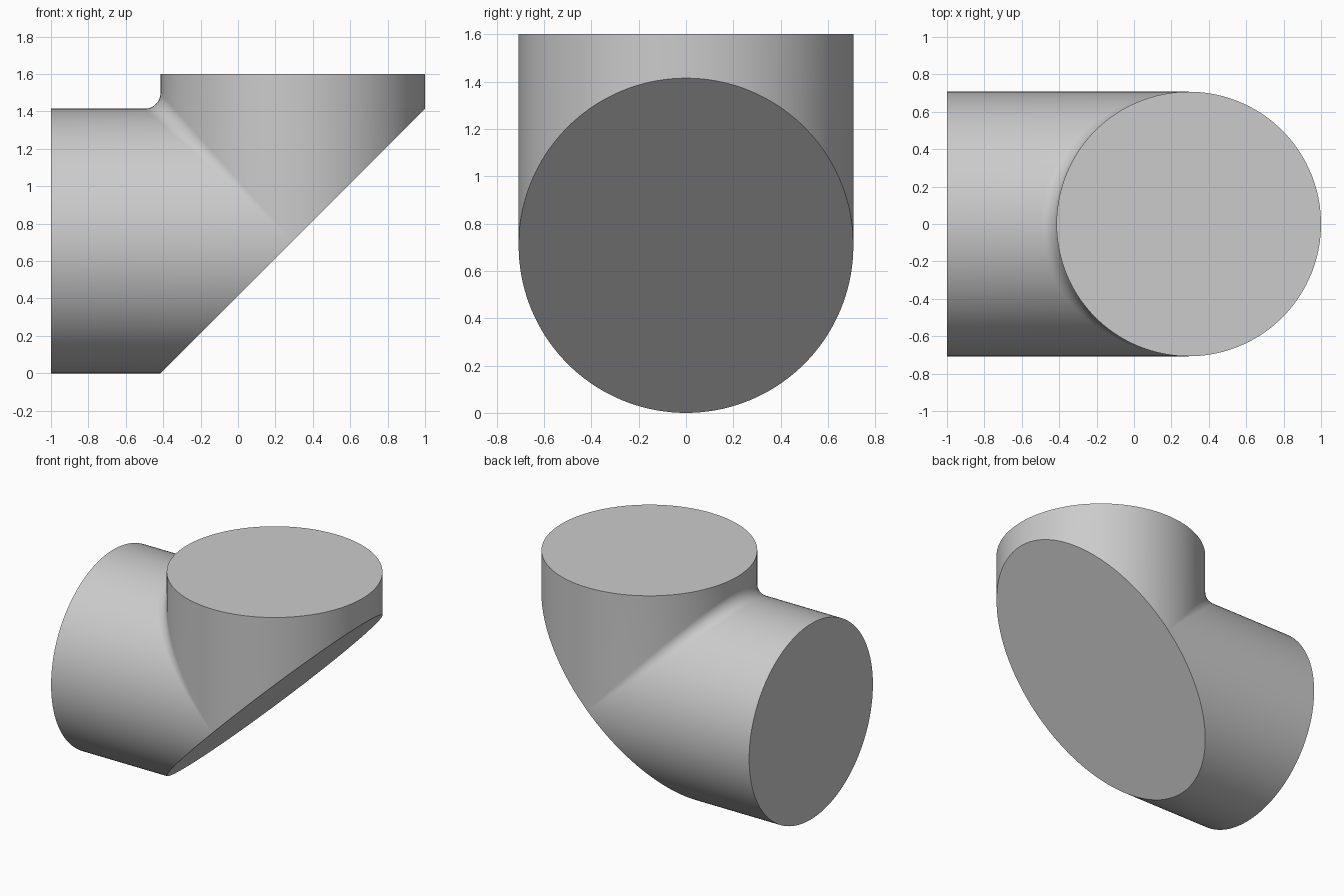
import bpy, bmesh
from math import cos, sin, pi
from mathutils import Vector

cube = bpy.data.objects.get("Cube")
if cube:
    bpy.data.objects.remove(cube, do_unlink=True)

R = 0.5 ** 0.5            # pipe radius
AXIS_X, AXIS_Z = 1 - R, R  # where the two pipe axes meet
LEFT, TOP = -1.0, 1.6
FILLET = 0.085
SEGMENTS, ARC_STEPS = 144, 12

mat = bpy.data.materials.new("plain grey")
mat.use_nodes = True
grey = (0.6, 0.6, 0.6, 1)
mat.diffuse_color = grey
mat.node_tree.nodes["Principled BSDF"].inputs["Base Color"].default_value = grey

bm = bmesh.new()


def skin(rows):
    """Join neighbouring rows of points with quads."""
    grid = [[bm.verts.new(p) for p in row] for row in rows]
    for a, b in zip(grid, grid[1:]):
        for i in range(len(a) - 1):
            bm.faces.new((a[i], a[i + 1], b[i + 1], b[i]))


def inner_row(t):
    """Left end, rolling-ball fillet, then up to the top end."""
    c, s = cos(t), sin(t)
    ball = Vector((AXIS_X - (R + FILLET) * c, (R + FILLET) * s, AXIS_Z + (R + FILLET) * c))
    n1, n2 = Vector((0, -s, -c)), Vector((c, -s, 0))
    arc = [ball + FILLET * n1.lerp(n2, i / ARC_STEPS).normalized() for i in range(ARC_STEPS + 1)]
    return [Vector((LEFT, R * s, AXIS_Z + R * c)), *arc, Vector((AXIS_X - R * c, R * s, TOP))]


def lower_row(t):
    """Underside of the horizontal pipe, up to the mitre."""
    h, y = R * cos(t), R * sin(t)
    return [Vector((LEFT, y, AXIS_Z + h)), Vector((AXIS_X + h, y, AXIS_Z + h))]


def outer_row(t):
    """Outer side of the vertical pipe, from the mitre to the top."""
    h, y = R * cos(t), R * sin(t)
    return [Vector((AXIS_X - h, y, AXIS_Z - h)), Vector((AXIS_X - h, y, TOP))]


half = SEGMENTS // 2
inner = [-pi / 2 + pi * i / half for i in range(half + 1)]
skin([inner_row(t) for t in inner])
skin([lower_row(t + pi) for t in inner])
skin([outer_row(t + pi) for t in inner])

# Weld the strips, then close both ends and the mitre
bmesh.ops.remove_doubles(bm, verts=bm.verts, dist=1e-5)
bmesh.ops.holes_fill(bm, edges=[e for e in bm.edges if e.is_boundary], sides=0)
bmesh.ops.recalc_face_normals(bm, faces=bm.faces)

mesh = bpy.data.meshes.new("mitred_elbow")
bm.to_mesh(mesh)
bm.free()
mesh.materials.append(mat)
elbow = bpy.data.objects.new("mitred_elbow", mesh)
bpy.context.collection.objects.link(elbow)
bpy.ops.object.select_all(action="DESELECT")
elbow.select_set(True)
bpy.context.view_layer.objects.active = elbow
bpy.ops.object.shade_smooth_by_angle(angle=pi / 6)
